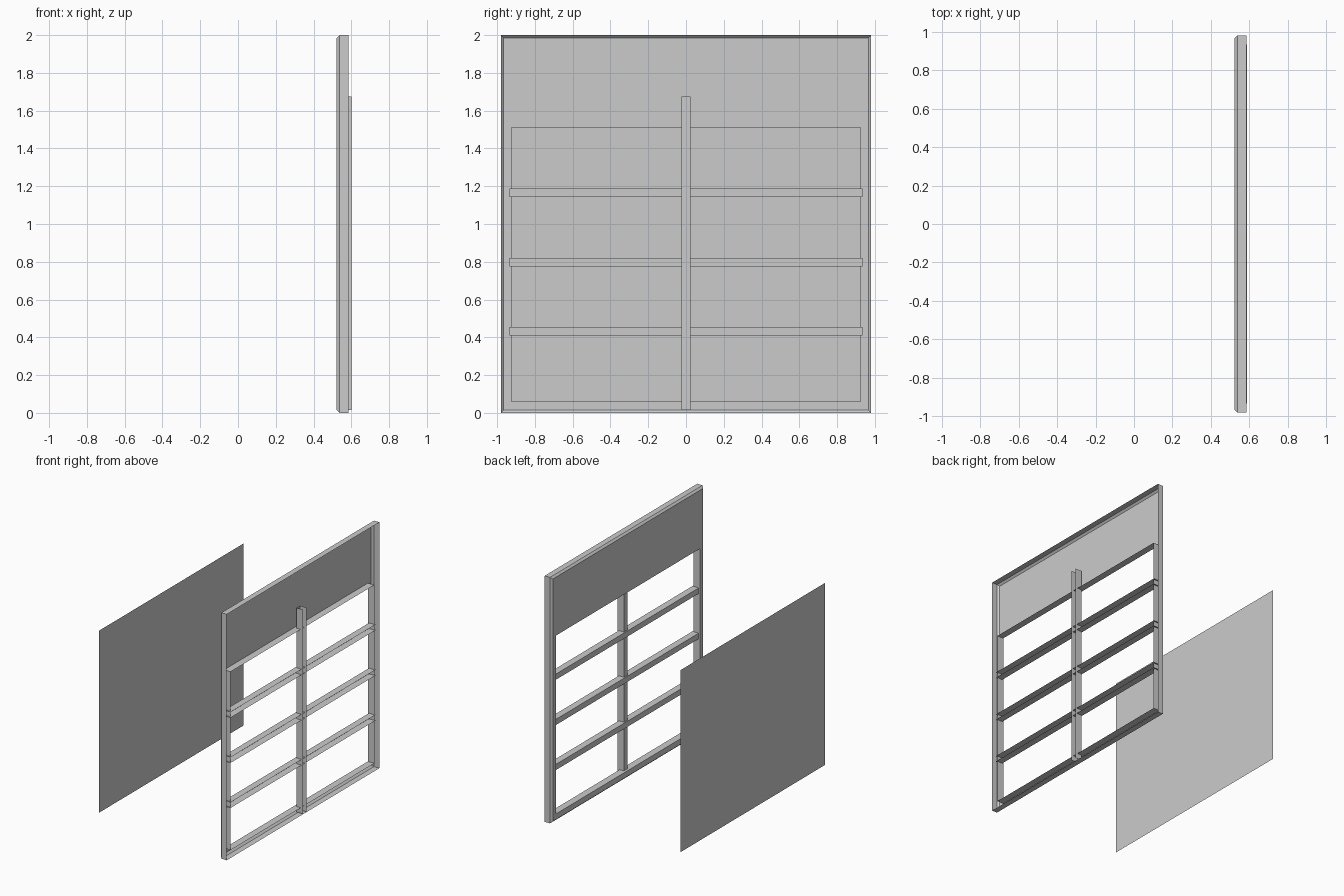
import bpy

if "Cube" in bpy.data.objects:
    bpy.data.objects.remove(bpy.data.objects["Cube"])

def make(name, verts, faces):
    me = bpy.data.meshes.new(name)
    me.from_pydata(verts, [], faces)
    me.update()
    ob = bpy.data.objects.new(name, me)
    bpy.context.collection.objects.link(ob)
    return ob

def ring(x, half, lo, hi):
    return [(x, -half, lo), (x, half, lo), (x, half, hi), (x, -half, hi)]

def channel(name, x0, x1, centre, half_w, start, end, vertical=False):
    """U-shaped bar, open towards +x."""
    a, b = centre - half_w, centre + half_w
    profile = [(x1, a), (x0, a), (x0, b), (x1, b)]
    if vertical:
        verts = [(x, w, t) for t in (start, end) for x, w in profile]
        faces = [(i + 1, i, i + 4, i + 5) for i in range(3)]
    else:
        verts = [(x, t, w) for t in (start, end) for x, w in profile]
        faces = [(i, i + 1, i + 5, i + 4) for i in range(3)]
    return make(name, verts, faces)

# Frame shell: outer wall, back chamfer, back plate, opening reveal
rings = [
    ring(0.585, 0.98, 0.0, 2.0),
    ring(0.537, 0.98, 0.0, 2.0),
    ring(0.522, 0.965, 0.015, 1.985),
    ring(0.522, 0.923, 0.06, 1.51),
    ring(0.58, 0.923, 0.06, 1.51),
]
faces = []
for r in range(len(rings) - 1):
    for i in range(4):
        j = (i + 1) % 4
        a, b = 4 * r, 4 * r + 4
        faces.append((b + i, b + j, a + j, a + i))
make("window_frame", [v for r in rings for v in r], faces)

# Horizontal glazing bars
for n, z in enumerate((0.432, 0.798, 1.166)):
    channel(f"horizontal_bar_{n + 1}", 0.532, 0.588, z, 0.023, -0.934, 0.934)

# Central upright bar
channel("upright_bar", 0.542, 0.6, 0.0, 0.023, 0.015, 1.675, vertical=True)

# Separate flat pane
make("pane", ring(-0.6, 0.93, 0.05, 1.53), [(3, 2, 1, 0)])
